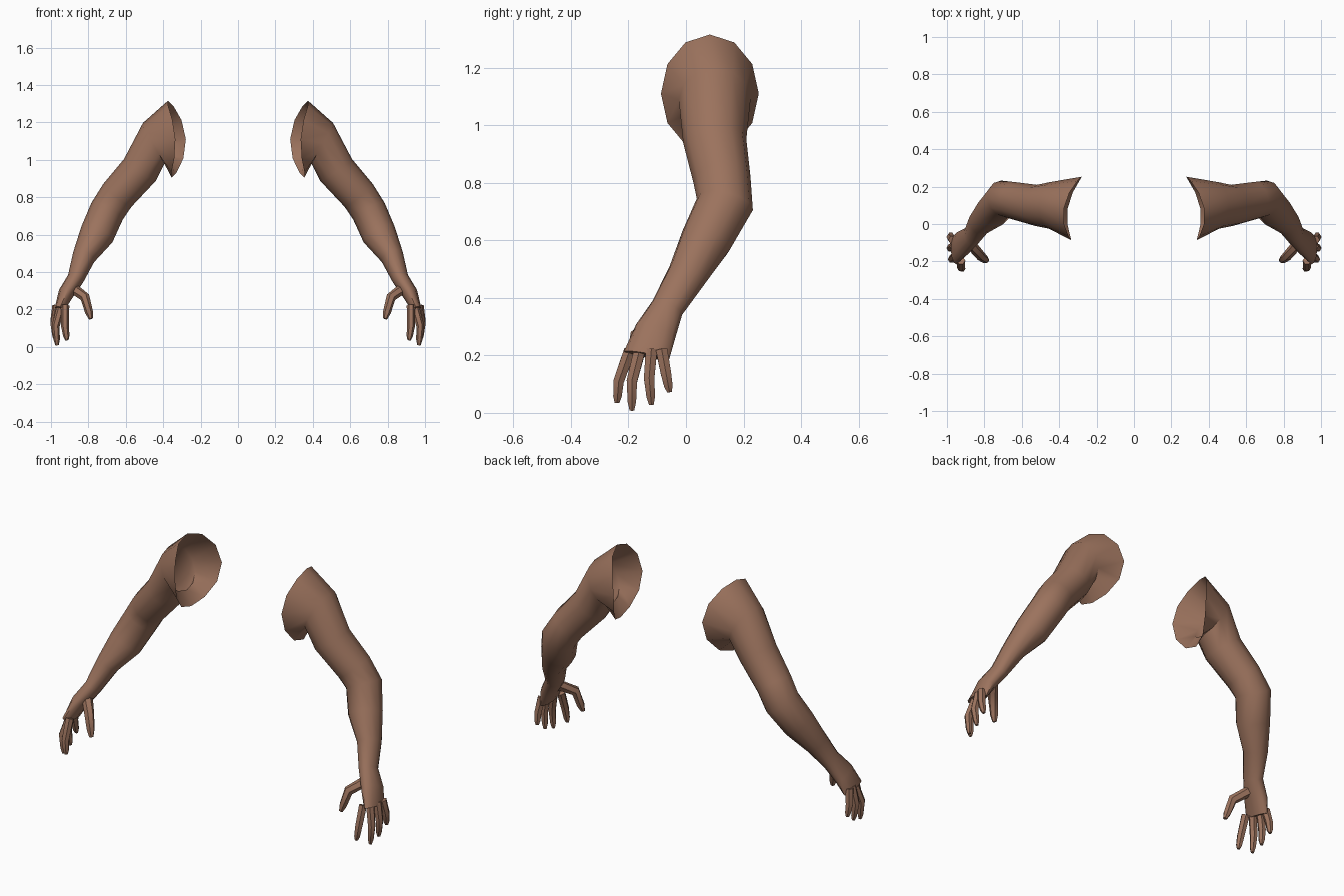
import bpy, bmesh, math
from mathutils import Vector

cube = bpy.data.objects.get("Cube")
if cube:
    bpy.data.objects.remove(cube)

skin = bpy.data.materials.new("brown skin")
skin.use_nodes = True
colour = (0.33, 0.17, 0.11, 1)
skin.diffuse_color = colour
skin.node_tree.nodes["Principled BSDF"].inputs["Base Color"].default_value = colour


def ring(center, tangent, across, depth, sides):
    """Oval section: starts on the outer side, then turns to the back."""
    t = tangent.normalized()
    back = Vector((0, 1, 0))
    back = (back - t * back.dot(t)).normalized()
    outer = t.cross(back)
    angles = [math.tau * i / sides for i in range(sides)]
    return [center + outer * across * math.cos(a) + back * depth * math.sin(a) for a in angles]


def loft(name, rings, cap_start=True):
    """Skin a list of rings, mirrored to make the pair."""
    bm = bmesh.new()
    loops = [[bm.verts.new(p) for p in r] for r in rings]
    n = len(loops[0])
    for a, b in zip(loops, loops[1:]):
        for i in range(n):
            j = (i + 1) % n
            bm.faces.new((a[i], a[j], b[j], b[i]))
    bm.faces.new(loops[-1])
    if cap_start:
        bm.faces.new(loops[0][::-1])
    bmesh.ops.recalc_face_normals(bm, faces=bm.faces)
    mesh = bpy.data.meshes.new(name)
    bm.to_mesh(mesh)
    bm.free()
    mesh.materials.append(skin)
    obj = bpy.data.objects.new(name, mesh)
    bpy.context.collection.objects.link(obj)
    mirror = obj.modifiers.new("Pair", "MIRROR")
    mirror.use_mirror_merge = False
    bpy.ops.object.select_all(action="DESELECT")
    obj.select_set(True)
    bpy.context.view_layer.objects.active = obj
    bpy.ops.object.shade_smooth_by_angle(angle=math.radians(50))


def sections(path, radii, guides, sides):
    """Rings along a path, with guide points before and after it."""
    pts = [Vector(p) for p in [guides[0], *path, guides[1]]]
    return [ring(pts[i + 1], pts[i + 2] - pts[i], *radii[i], sides) for i in range(len(path))]


# Open shoulder rim, curved round the side of the chest
SIDES = 12
rim = []
for i in range(SIDES):
    a = math.tau * i / SIDES
    c, s = math.cos(a), math.sin(a)
    x = 0.336 + 0.01 * c - 0.028 * s + 0.029 * math.cos(2 * a)
    rim.append(Vector((x, 0.083 + 0.17 * s, 1.11 + 0.205 * c)))

# Upper arm, elbow, forearm, wrist and palm
arm_path = [(0.45, 0.1, 1.09), (0.525, 0.1, 0.945), (0.645, 0.125, 0.81),
            (0.70, 0.135, 0.725), (0.755, 0.07, 0.60), (0.825, 0.005, 0.48),
            (0.868, -0.065, 0.365), (0.92, -0.105, 0.285), (0.955, -0.137, 0.2)]
arm_radii = [(0.122, 0.125), (0.103, 0.11), (0.097, 0.1),
             (0.095, 0.1), (0.093, 0.09), (0.062, 0.07),
             (0.045, 0.058), (0.042, 0.073), (0.026, 0.08)]
arm = sections(arm_path, arm_radii, [(0.33, 0.09, 1.05), (0.98, -0.14, 0.1)], SIDES)
loft("arm", [rim] + arm, cap_start=False)

# Fingers and thumb: base, knuckle and tip
digits = {
    "index_finger": [(0.925, -0.195, 0.22), (0.925, -0.234, 0.11), (0.915, -0.24, 0.035)],
    "middle_finger": [(0.945, -0.16, 0.22), (0.975, -0.188, 0.11), (0.967, -0.188, 0.008)],
    "ring_finger": [(0.962, -0.12, 0.22), (0.982, -0.128, 0.12), (0.972, -0.12, 0.028)],
    "little_finger": [(0.97, -0.085, 0.22), (0.982, -0.07, 0.14), (0.978, -0.057, 0.072)],
    "thumb": [(0.885, -0.095, 0.315), (0.818, -0.172, 0.265), (0.787, -0.197, 0.15)],
}
for name, joints in digits.items():
    base, knuckle, tip = [Vector(p) for p in joints]
    thick = 1.25 if name == "thumb" else 1.0
    path = [base, knuckle, knuckle.lerp(tip, 0.7), tip]
    radii = [(r * thick, r * thick) for r in (0.023, 0.021, 0.017, 0.009)]
    guides = [base * 2 - knuckle, tip * 2 - knuckle]
    loft(name, sections(path, radii, guides, 6))
